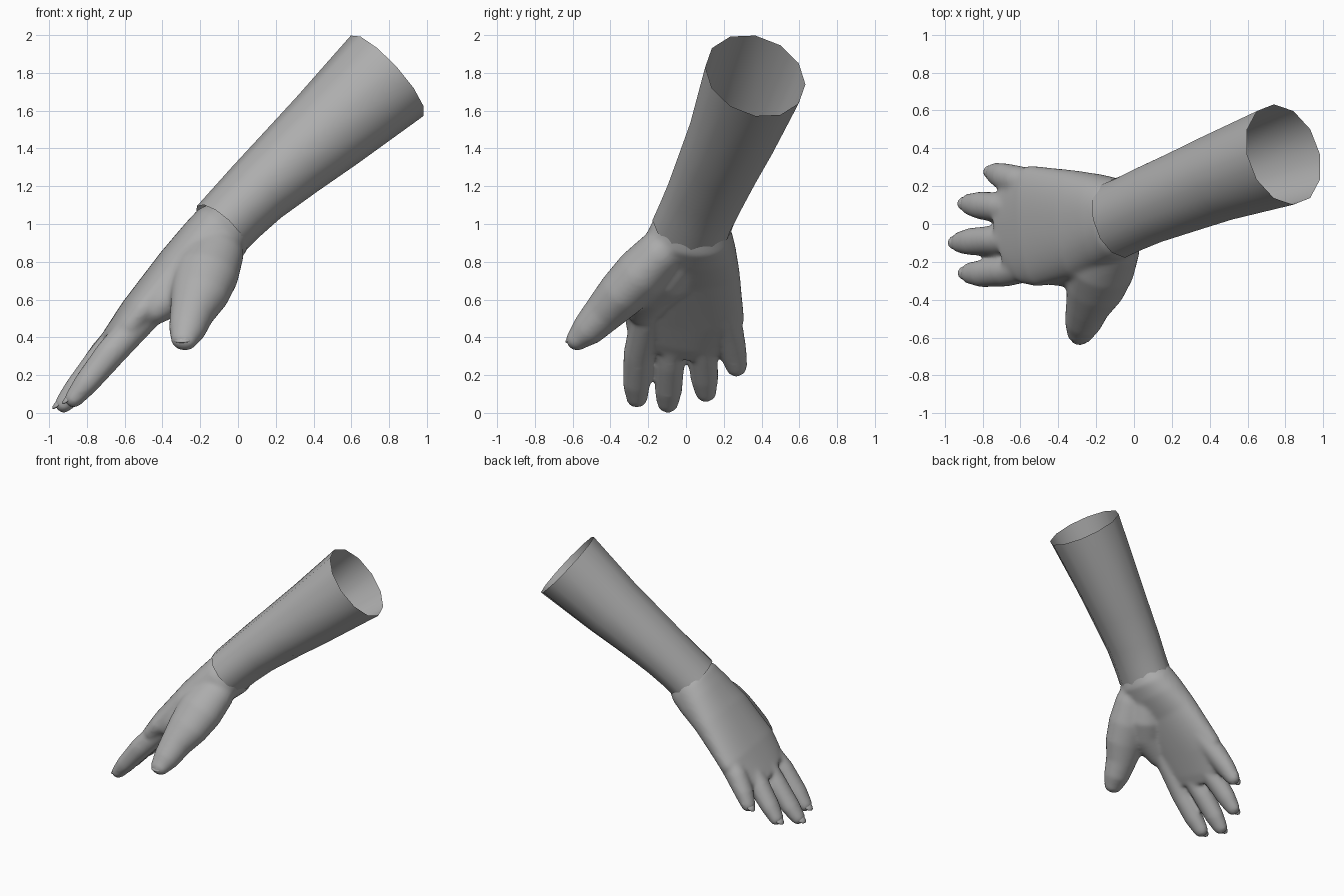
import bpy, bmesh, math
from mathutils import Vector

cube = bpy.data.objects.get("Cube")
if cube:
    bpy.data.objects.remove(cube, do_unlink=True)

skin = bpy.data.materials.new("grey_skin")
skin.use_nodes = True
GREY = (0.42, 0.42, 0.42, 1)
skin.diffuse_color = GREY
skin.node_tree.nodes["Principled BSDF"].inputs["Base Color"].default_value = GREY


def loft(bm, rings, side, sides=24, power=1.0, closed=True, dome=False):
    """Skin elliptical rings (x, y, z, half width, half thickness) along a path."""
    pts = [Vector(r[:3]) for r in rings]
    stations = []
    for i, r in enumerate(rings):
        axis = (pts[min(i + 1, len(pts) - 1)] - pts[max(i - 1, 0)]).normalized()
        stations.append((pts[i], axis, r[3], r[4]))
    if dome:  # rounded tip past the last ring
        c, axis, a, b = stations[-1]
        for ang in (25, 50, 72):
            s, k = math.sin(math.radians(ang)), math.cos(math.radians(ang))
            stations.append((c + axis * b * s, axis, a * k, b * k))
    loops = []
    for c, axis, a, b in stations:
        u = Vector(side)
        u = (u - axis * u.dot(axis)).normalized()
        v = axis.cross(u)
        loop = []
        for k in range(sides):
            t = 2 * math.pi * k / sides
            ct, st = math.cos(t), math.sin(t)
            loop.append(bm.verts.new(c + u * a * math.copysign(abs(ct) ** power, ct)
                                     + v * b * math.copysign(abs(st) ** power, st)))
        loops.append(loop)
    for p, q in zip(loops, loops[1:]):
        for k in range(sides):
            j = (k + 1) % sides
            bm.faces.new((p[k], p[j], q[j], q[k]))
    if closed:
        bm.faces.new(loops[0][::-1])
        bm.faces.new(loops[-1])


def finish(bm, name):
    bmesh.ops.recalc_face_normals(bm, faces=bm.faces)
    mesh = bpy.data.meshes.new(name)
    bm.to_mesh(mesh)
    bm.free()
    mesh.materials.append(skin)
    mesh.shade_smooth()
    ob = bpy.data.objects.new(name, mesh)
    bpy.context.collection.objects.link(ob)
    return ob


# Forearm: open tapering sleeve
bm = bmesh.new()
loft(bm, [(-0.09, 0.025, 0.975, 0.212, 0.175),
          (-0.01, 0.06, 1.06, 0.209, 0.178),
          (0.10, 0.11, 1.17, 0.213, 0.187),
          (0.28, 0.18, 1.33, 0.225, 0.211),
          (0.47, 0.255, 1.495, 0.240, 0.239),
          (0.79, 0.367, 1.785, 0.274, 0.287)],
     (0, 1, 0), sides=12, closed=False)
finish(bm, "forearm")

# Hand: palm, thumb and fingers fused into one skin
hand = bmesh.new()
loft(hand, [(-0.02, 0.05, 1.03, 0.165, 0.135),
            (-0.09, 0.03, 0.955, 0.217, 0.172),
            (-0.17, 0.02, 0.88, 0.245, 0.165),
            (-0.31, 0.00, 0.755, 0.285, 0.138),
            (-0.53, -0.01, 0.515, 0.322, 0.108),
            (-0.63, -0.055, 0.395, 0.275, 0.088),
            (-0.68, -0.08, 0.34, 0.215, 0.075)],
     (0, 1, 0), sides=40, power=0.88)

# Thumb, blending into the wrist
loft(hand, [(-0.08, 0.0, 0.97, 0.11, 0.10),
            (-0.12, -0.12, 0.855, 0.155, 0.13),
            (-0.17, -0.235, 0.735, 0.175, 0.145),
            (-0.205, -0.345, 0.625, 0.155, 0.13),
            (-0.245, -0.44, 0.525, 0.118, 0.108),
            (-0.27, -0.525, 0.435, 0.098, 0.088),
            (-0.285, -0.575, 0.39, 0.075, 0.062)],
     (1, 0, 0), dome=True)

# Thumb pad and web towards the index finger
loft(hand, [(-0.12, 0.02, 0.87, 0.10, 0.10),
            (-0.21, -0.13, 0.74, 0.16, 0.14),
            (-0.30, -0.21, 0.65, 0.14, 0.12),
            (-0.44, -0.235, 0.55, 0.09, 0.085)],
     (0, 1, 0), dome=True)

FINGERS = {
    "index": [(-0.46, -0.20, 0.55), (-0.68, -0.252, 0.31), (-0.805, -0.262, 0.155), (-0.87, -0.26, 0.075)],
    "middle": [(-0.50, -0.08, 0.56), (-0.74, -0.087, 0.265), (-0.862, -0.093, 0.118), (-0.922, -0.097, 0.048)],
    "ring": [(-0.48, 0.07, 0.57), (-0.71, 0.088, 0.31), (-0.815, 0.098, 0.18), (-0.873, 0.105, 0.105)],
    "pinky": [(-0.42, 0.18, 0.62), (-0.61, 0.228, 0.42), (-0.69, 0.25, 0.315), (-0.738, 0.268, 0.24)],
}
SIZES = [(0.084, 0.085), (0.080, 0.080), (0.074, 0.066), (0.058, 0.050)]
for path in FINGERS.values():
    loft(hand, [p + s for p, s in zip(path, SIZES)], (0, 1, 0), dome=True)

ob = finish(hand, "hand")
fuse = ob.modifiers.new("fuse", "REMESH")
fuse.mode = "VOXEL"
fuse.voxel_size = 0.012
fuse.use_smooth_shade = True
relax = ob.modifiers.new("relax", "SMOOTH")
relax.factor = 0.5
relax.iterations = 18


# Nails: small curved shells on the back of each tip
def nail(name, tip, prev, up, width):
    tip, prev = Vector(tip), Vector(prev)
    axis = (tip - prev).normalized()
    up = Vector(up)
    up = (up - axis * up.dot(axis)).normalized()
    side = axis.cross(up)
    centre = tip + axis * 0.018 + up * 0.028
    bm = bmesh.new()
    bmesh.ops.create_uvsphere(bm, u_segments=14, v_segments=8, radius=1)
    for v in bm.verts:
        x, y, z = v.co
        v.co = centre + side * x * width + axis * y * 0.042 + up * (z * 0.012 - x * x * 0.012)
    finish(bm, name)


for name, path in FINGERS.items():
    nail(name + "_nail", path[-1], path[-2], (-0.73, 0, 0.68), 0.038)
nail("thumb_nail", (-0.285, -0.575, 0.39), (-0.27, -0.525, 0.435), (-0.2, -0.7, 0.6), 0.052)
